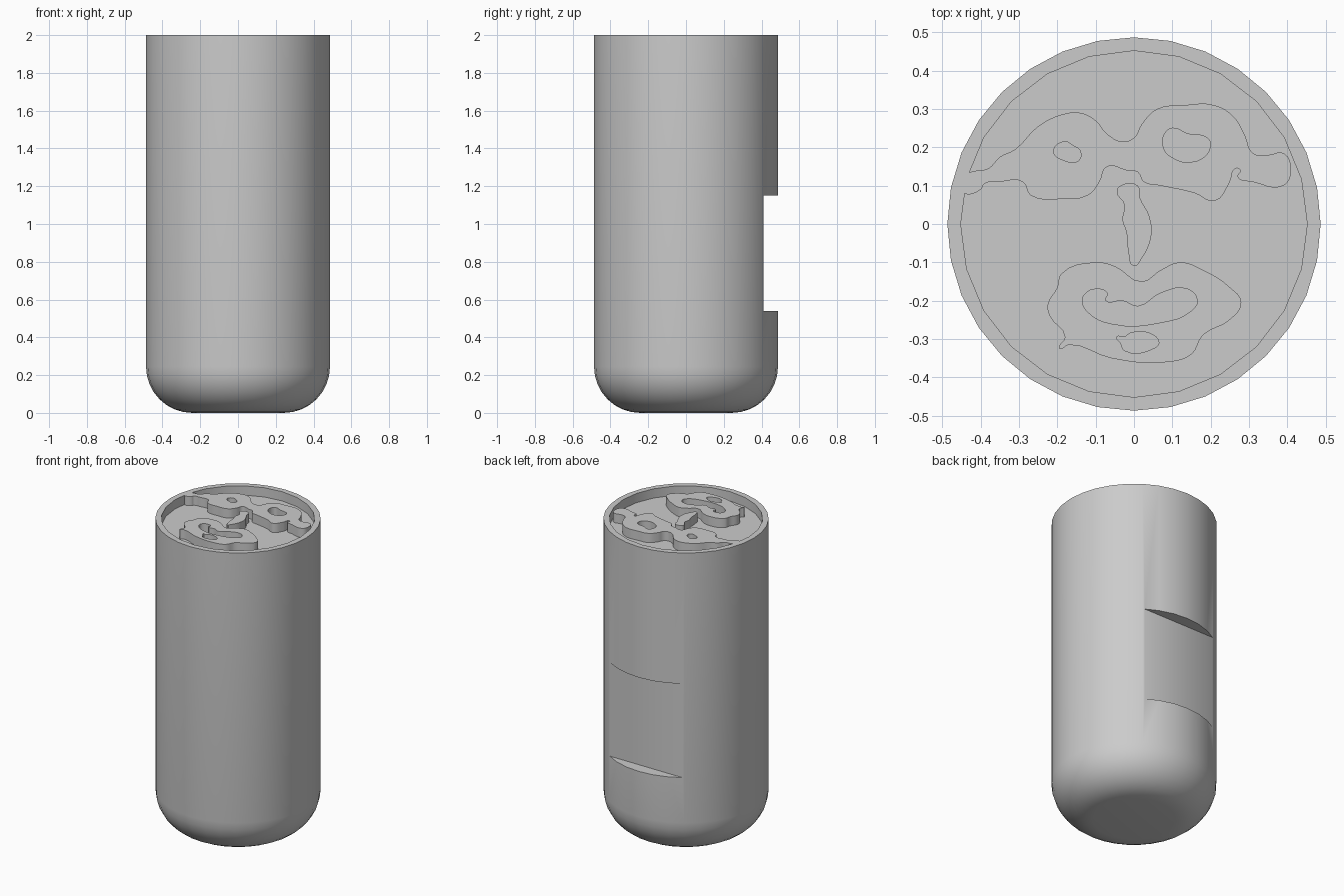
import bpy
import bmesh
from math import cos, sin, pi, radians
from mathutils import Matrix

RADIUS, HEIGHT, ROUND = 0.487, 2.0, 0.245
RECESS_RADIUS, RECESS_DEPTH = 0.452, 0.06

cube = bpy.data.objects.get("Cube")
if cube:
    bpy.data.objects.remove(cube, do_unlink=True)

grey = bpy.data.materials.new("plain grey")
grey.use_nodes = True
colour = (0.6, 0.6, 0.6, 1.0)
grey.diffuse_color = colour
grey.node_tree.nodes["Principled BSDF"].inputs["Base Color"].default_value = colour


def add_object(name, data):
    obj = bpy.data.objects.new(name, data)
    bpy.context.collection.objects.link(obj)
    return obj


def mesh_object(name, bm):
    mesh = bpy.data.meshes.new(name)
    bmesh.ops.recalc_face_normals(bm, faces=bm.faces)
    bm.to_mesh(mesh)
    bm.free()
    mesh.materials.append(grey)
    return add_object(name, mesh)


def select_only(obj):
    bpy.ops.object.select_all(action="DESELECT")
    obj.select_set(True)
    bpy.context.view_layer.objects.active = obj


def smooth(obj):
    select_only(obj)
    bpy.ops.object.shade_smooth_by_angle(angle=radians(30))


def cut(obj, cutter):
    """Subtract the cutter from the object, then discard it."""
    cutter.hide_render = True
    select_only(obj)
    mod = obj.modifiers.new("cut", "BOOLEAN")
    mod.operation = "DIFFERENCE"
    mod.solver = "EXACT"
    mod.object = cutter
    bpy.ops.object.modifier_apply(modifier=mod.name)
    bpy.data.objects.remove(cutter, do_unlink=True)


def relief(name, outlines):
    """Raised flat shape; outlines (in hundredths) after the first are holes."""
    curve = bpy.data.curves.new(name, "CURVE")
    curve.dimensions = "2D"
    curve.fill_mode = "BOTH"
    curve.extrude = RECESS_DEPTH / 2
    curve.resolution_u = 4
    for outline in outlines:
        spline = curve.splines.new("BEZIER")
        spline.bezier_points.add(len(outline) - 1)
        spline.use_cyclic_u = True
        for point, (x, y) in zip(spline.bezier_points, outline):
            point.co = (x / 100, y / 100, 0)
            point.handle_left_type = point.handle_right_type = "AUTO"
    curve.materials.append(grey)
    obj = add_object(name, curve)
    obj.location.z = HEIGHT - RECESS_DEPTH / 2
    select_only(obj)
    bpy.ops.object.convert(target="MESH")
    smooth(bpy.context.object)


# Body: a cylinder with a rounded bottom edge
bm = bmesh.new()
steps = 8
profile = [(0, 0)]
for i in range(steps + 1):
    a = pi / 2 * i / steps
    profile.append((RADIUS - ROUND + ROUND * sin(a), ROUND - ROUND * cos(a)))
profile += [(RADIUS, HEIGHT), (0, HEIGHT)]
verts = [bm.verts.new((r, 0, z)) for r, z in profile]
edges = [bm.edges.new(pair) for pair in zip(verts, verts[1:])]
bmesh.ops.spin(bm, geom=verts + edges, cent=(0, 0, 0), axis=(0, 0, 1),
               angle=2 * pi, steps=32)
bmesh.ops.remove_doubles(bm, verts=bm.verts, dist=0.0001)
bmesh.ops.dissolve_limit(bm, angle_limit=0.001, verts=bm.verts, edges=bm.edges)
body = mesh_object("body", bm)

# Round recess in the top
bm = bmesh.new()
bmesh.ops.create_cone(bm, cap_ends=True, segments=24, radius1=RECESS_RADIUS,
                      radius2=RECESS_RADIUS, depth=2 * RECESS_DEPTH,
                      matrix=Matrix.Translation((0, 0, HEIGHT)))
cut(body, mesh_object("recess_cutter", bm))

# Flat notch in the back
bm = bmesh.new()
low, high, plane = 0.54, 1.15, 0.41
bmesh.ops.create_cube(bm, size=1, matrix=Matrix.Translation((0, plane + 0.5, (low + high) / 2))
                      @ Matrix.Diagonal((1, 1, high - low, 1)))
cut(body, mesh_object("notch_cutter", bm))
smooth(body)

# Relief of eyes, nose and mouth
mask = [(-43.3, 13.3), (-38, 14.5), (-35, 17.5), (-31, 19.5), (-25, 25.5), (-19, 28.5),
        (-14, 29), (-10, 27), (-7, 23.5), (-3, 21.5), (0, 22.5), (2, 26), (6, 30),
        (13, 31), (21, 31), (26, 28), (29, 23), (31, 18.5), (35, 18), (39, 18.5),
        (41, 14), (39, 10), (31, 11), (27, 12.3), (27.7, 14), (26.5, 14.5), (25, 11),
        (21, 6), (16, 8), (7, 10), (2.5, 11), (1, 13.5), (-2, 14), (-7, 15), (-9, 11),
        (-12, 7.5), (-19, 6.5), (-27, 7.5), (-29, 11), (-35, 11), (-39, 10.5),
        (-40, 9), (-44.4, 8), (-45.5, 10.5)]
right_eye = [(-21, 19), (-18, 21.5), (-16, 20.5), (-14, 19), (-14.5, 16.5), (-18, 16.5)]
left_eye = [(8, 23.5), (10, 25), (14, 23.5), (19, 22.5), (20, 20.5), (16.5, 16.5),
            (9, 18), (7.5, 21)]
nose = [(-4.5, 8.5), (-3.5, 10), (1, 10), (1.5, 7), (4, 2), (4.5, -3), (2, -9),
        (0, -11), (-1.5, -7), (-2, -2), (-3, 1), (-2.5, 5)]
lips = [(-19, -13), (-10, -10), (-5, -11), (2, -15), (7, -12), (12, -10), (18, -12),
        (25, -16.5), (28, -20.5), (25, -25), (18, -29), (15, -34), (9, -36), (-6, -35),
        (-17, -31.5), (-19.5, -32.5), (-18, -29.5), (-22, -24), (-22.5, -21), (-20, -16.5)]
mouth_gap = [(-13.5, -20), (-12.5, -18), (-10, -17), (-7, -18), (-7.5, -20), (-3, -20),
             (1, -21.5), (7, -18), (14, -17), (16.5, -20), (14.5, -23), (8, -25.5),
             (-6, -26), (-12, -23)]
chin_gap = [(-4.5, -29.5), (-2.5, -29.5), (-1, -28.5), (4, -28.5), (6.5, -31), (5, -32.5),
            (-2.5, -33), (-3.5, -31)]
relief("eyes_relief", [mask, right_eye, left_eye])
relief("nose_relief", [nose])
relief("mouth_relief", [lips, mouth_gap, chin_gap])
